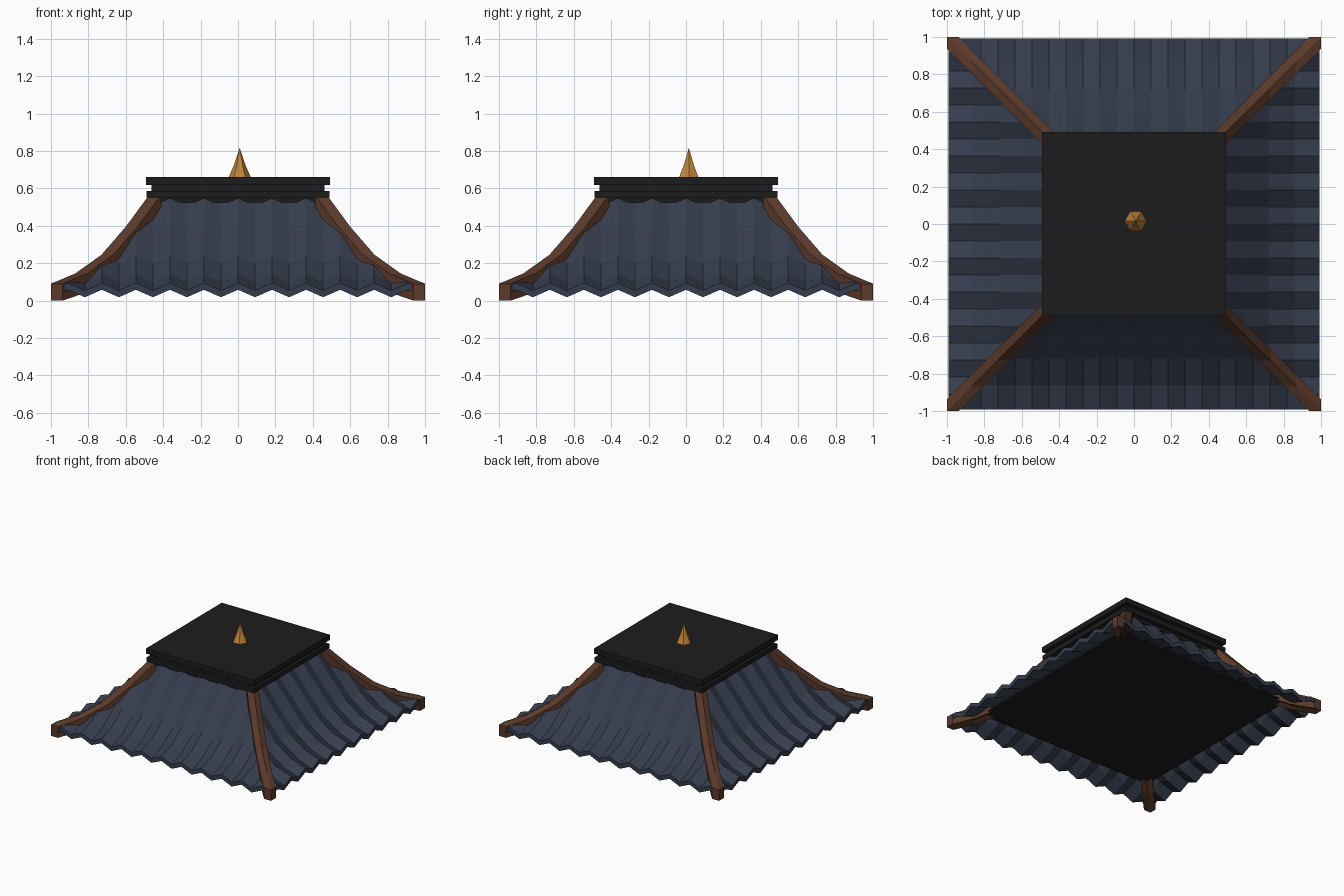
import bpy, bmesh
from math import pi
from mathutils import Vector, Matrix

cube = bpy.data.objects.get("Cube")
if cube:
    bpy.data.objects.remove(cube, do_unlink=True)


def material(name, rgb):
    mat = bpy.data.materials.new(name)
    mat.use_nodes = True
    mat.diffuse_color = (*rgb, 1)
    mat.node_tree.nodes["Principled BSDF"].inputs["Base Color"].default_value = (*rgb, 1)
    return mat


TILE = material("slate blue tile", (0.036, 0.046, 0.074))
WOOD = material("brown wood", (0.105, 0.042, 0.023))
DARK = material("charcoal", (0.012, 0.012, 0.012))
GOLD = material("gold", (0.54, 0.23, 0.038))


def finish(bm, name, mat):
    bmesh.ops.recalc_face_normals(bm, faces=bm.faces)
    mesh = bpy.data.meshes.new(name)
    bm.to_mesh(mesh)
    bm.free()
    mesh.materials.append(mat)
    obj = bpy.data.objects.new(name, mesh)
    bpy.context.collection.objects.link(obj)
    return obj


def around(obj, names):
    """Place copies of a part at quarter turns."""
    obj.name = names[0]
    for i, name in enumerate(names[1:], 1):
        copy = obj.copy()
        copy.name = name
        copy.matrix_world = Matrix.Rotation(i * pi / 2, 4, "Z")
        bpy.context.collection.objects.link(copy)


# Corrugated roof panel, mitred along both hips
PROFILE = [(0.993, 0.074), (0.86, 0.12), (0.72, 0.22), (0.59, 0.365), (0.44, 0.545)]
STEP, WAVE, THICK = 0.091, 0.02, 0.036

bm = bmesh.new()
rows = [[bm.verts.new((k * STEP, -d, z + (WAVE if k % 2 == 0 else -WAVE)))
         for k in range(-11, 12)] for d, z in PROFILE]
for low, high in zip(rows, rows[1:]):
    for k in range(len(low) - 1):
        bm.faces.new((low[k], low[k + 1], high[k + 1], high[k]))
for side in (1, -1):
    bmesh.ops.bisect_plane(bm, geom=bm.verts[:] + bm.edges[:] + bm.faces[:], dist=1e-5,
                           plane_co=(0, 0, 0), plane_no=(side, 1, 0), clear_outer=True)
under = bmesh.ops.extrude_face_region(bm, geom=bm.faces[:])["geom"]
bmesh.ops.translate(bm, vec=(0, 0, -THICK),
                    verts=[v for v in under if isinstance(v, bmesh.types.BMVert)])
around(finish(bm, "roof_panel", TILE),
       ["roof_front", "roof_left", "roof_back", "roof_right"])

# Hip beam: a square section swept up the corner diagonal (radius, top, depth)
HIP = [(1.0, 0.09, 0.09), (0.87, 0.145, 0.1), (0.73, 0.245, 0.12),
       (0.6, 0.395, 0.12), (0.475, 0.565, 0.12)]
WIDTH = 0.063

bm = bmesh.new()
rings = []
for r, z, depth in HIP:
    plan = [(r, r - WIDTH), (r, r), (r - WIDTH, r)]
    top = [bm.verts.new((x, y, z)) for x, y in plan]
    base = [bm.verts.new((x, y, z - depth)) for x, y in reversed(plan)]
    rings.append(top + base)
for a, b in zip(rings, rings[1:]):
    for i in range(6):
        j = (i + 1) % 6
        bm.faces.new((a[i], a[j], b[j], b[i]))
for ring in (rings[0], rings[-1]):
    bm.faces.new((ring[0], ring[1], ring[4], ring[5]))
    bm.faces.new((ring[1], ring[2], ring[3], ring[4]))
around(finish(bm, "hip_beam", WOOD),
       ["hip_beam_front_left", "hip_beam_back_left",
        "hip_beam_back_right", "hip_beam_front_right"])


# Stacked square cap and the ceiling board
def slab(name, half, bottom, top):
    bm = bmesh.new()
    bmesh.ops.create_cube(bm, size=1)
    bmesh.ops.scale(bm, vec=(2 * half, 2 * half, top - bottom), verts=bm.verts)
    bmesh.ops.translate(bm, vec=(0, 0, (top + bottom) / 2), verts=bm.verts)
    finish(bm, name, DARK)


slab("cap_top", 0.491, 0.617, 0.66)
slab("cap_neck", 0.463, 0.587, 0.617)
slab("cap_base", 0.488, 0.552, 0.587)
slab("cap_collar", 0.455, 0.525, 0.552)
slab("ceiling_board", 0.81, 0.094, 0.104)

# Six-sided finial with a flared foot
bm = bmesh.new()
for r1, r2, z1, z2 in ((0.059, 0.031, 0.66, 0.725), (0.031, 0, 0.725, 0.817)):
    place = Matrix.Translation(Vector((0.009, 0.015, (z1 + z2) / 2)))
    bmesh.ops.create_cone(bm, segments=6, radius1=r1, radius2=r2, depth=z2 - z1,
                          matrix=place @ Matrix.Rotation(pi / 6, 4, "Z"))
bmesh.ops.remove_doubles(bm, verts=bm.verts, dist=1e-4)
finish(bm, "finial", GOLD)
